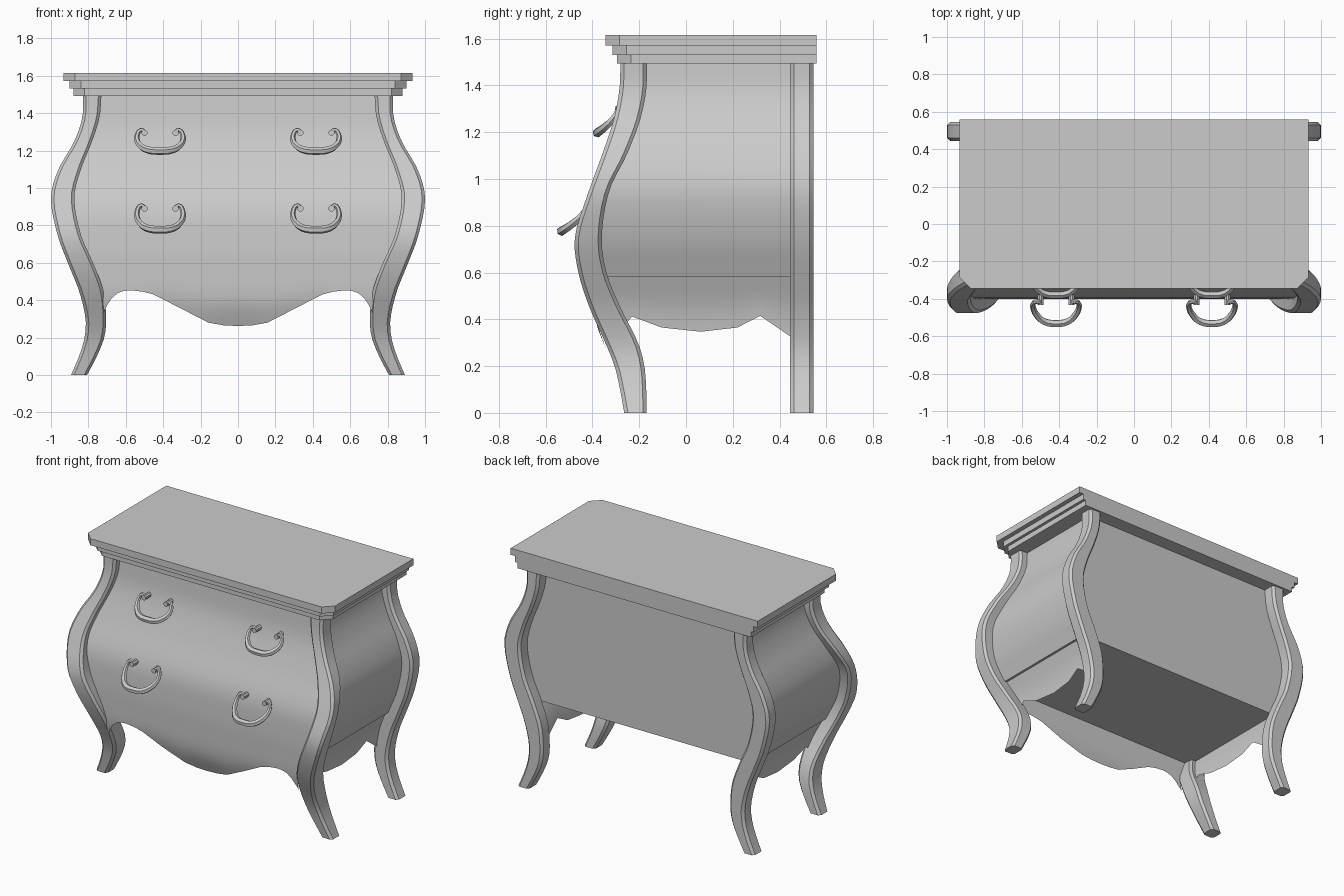
import bpy, bmesh, math
from mathutils import Vector

if "Cube" in bpy.data.objects:
    bpy.data.objects.remove(bpy.data.objects["Cube"])

grey = bpy.data.materials.new("plain grey")
grey.use_nodes = True
grey.diffuse_color = (0.6, 0.6, 0.6, 1)
grey.node_tree.nodes["Principled BSDF"].inputs["Base Color"].default_value = (0.6, 0.6, 0.6, 1)

# Leg outline keys: height, outer x, inner x, front y, rear y
LEG = [
    (0.0, .893, .807, -.264, -.168),
    (.1, .85, .755, -.282, -.17),
    (.2, .82, .715, -.305, -.178),
    (.3, .815, .705, -.345, -.205),
    (.45, .85, .72, -.412, -.28),
    (.6, .91, .775, -.46, -.34),
    (.75, .965, .84, -.475, -.36),
    (.95, 1.0, .875, -.415, -.328),
    (1.1, .96, .84, -.36, -.255),
    (1.25, .875, .78, -.31, -.197),
    (1.38, .832, .74, -.285, -.17),
    (1.5, .83, .73, -.28, -.167),
]
# Front panel keys: height, y
FRONT = [(.25, -.335), (.39, -.387), (.585, -.4), (.72, -.4), (.885, -.385),
         (1.1, -.305), (1.295, -.245), (1.5, -.225)]
BASE, TOP = .58, 1.493


def smooth(table, z, col=1):
    """Smooth interpolation of one table column at height z."""
    n = len(table)
    i = max(k for k in range(n - 1) if k == 0 or table[k][0] <= z)

    def slope(k):
        a, b = table[max(k - 1, 0)], table[min(k + 1, n - 1)]
        return (b[col] - a[col]) / (b[0] - a[0])
    p, q = table[i], table[i + 1]
    h = q[0] - p[0]
    t = (z - p[0]) / h
    s = t * t * (3 - 2 * t)
    return (p[col] * (1 - s) + q[col] * s
            + h * t * (1 - t) * ((1 - t) * slope(i) - t * slope(i + 1)))


def side_x(z):
    return .4 * smooth(LEG, z, 1) + .6 * smooth(LEG, z, 2)


def finish(name, bm, angle=30):
    bmesh.ops.recalc_face_normals(bm, faces=bm.faces)
    mesh = bpy.data.meshes.new(name)
    bm.to_mesh(mesh)
    bm.free()
    mesh.materials.append(grey)
    ob = bpy.data.objects.new(name, mesh)
    bpy.context.collection.objects.link(ob)
    bpy.ops.object.select_all(action='DESELECT')
    ob.select_set(True)
    bpy.context.view_layer.objects.active = ob
    bpy.ops.object.shade_smooth_by_angle(angle=math.radians(angle))
    return ob


def loft(name, rings):
    """Closed solid through a stack of equal rings."""
    bm = bmesh.new()
    loops = [[bm.verts.new(p) for p in ring] for ring in rings]
    n = len(loops[0])
    for a, b in zip(loops, loops[1:]):
        for i in range(n):
            j = (i + 1) % n
            bm.faces.new((a[i], a[j], b[j], b[i]))
    bm.faces.new(loops[0])
    bm.faces.new(loops[-1])
    return finish(name, bm)


def sheet(name, columns):
    """Thin panel from columns of points."""
    bm = bmesh.new()
    cols = [[bm.verts.new(p) for p in c] for c in columns]
    for a, b in zip(cols, cols[1:]):
        for i in range(len(a) - 1):
            bm.faces.new((a[i], b[i], b[i + 1], a[i + 1]))
    bmesh.ops.solidify(bm, geom=bm.faces[:], thickness=.006)
    return finish(name, bm)


def mirror(ob):
    ob.modifiers.new("mirror", 'MIRROR')


def section(x0, x1, y0, y1, z, c=.016):
    """Rectangle with cut corners."""
    return [(x0 + c, y0, z), (x1 - c, y0, z), (x1, y0 + c, z), (x1, y1 - c, z),
            (x1 - c, y1, z), (x0 + c, y1, z), (x0, y1 - c, z), (x0, y0 + c, z)]


# Legs
levels = [TOP * i / 32 for i in range(33)]
mirror(loft("front_legs", [
    section(smooth(LEG, z, 2), smooth(LEG, z, 1), smooth(LEG, z, 3), smooth(LEG, z, 4), z)
    for z in levels]))
mirror(loft("back_legs", [
    section(smooth(LEG, z, 2), smooth(LEG, z, 1), .445, .545, z) for z in levels]))

# Bulging cabinet
rings = []
for i in range(21):
    z = BASE + (TOP - BASE) * i / 20
    x, y = side_x(z), smooth(FRONT, z)
    rings.append([(-x, y, z), (x, y, z), (x, .46, z), (-x, .46, z)])
loft("cabinet", rings)

# Stepped top with cut front corners
for name, low, high, x, y in (("top_lower_step", 1.493, 1.531, .88, -.295),
                              ("top_middle_step", 1.531, 1.571, .90, -.315),
                              ("top_board", 1.571, 1.616, .932, -.345)):
    c = .06
    loft(name, [[(-x + c, y, z), (x - c, y, z), (x, y + c, z),
                 (x, .558, z), (-x, .558, z), (-x, y + c, z)] for z in (low, high)])

# Scalloped front apron: half-width position and lower edge height
half = [(0, .262), (.11, .266), (.22, .28), (.43, .358), (.62, .431), (.7, .446), (.78, .453),
        (.83, .45), (.88, .439), (.93, .412), (.97, .375), (1, .335)]
edge = [(-u, z) for u, z in reversed(half[1:])] + half
ROWS = 8
columns = []
for u, low in edge:
    col = []
    for i in range(ROWS + 1):
        z = BASE + (low - BASE) * i / ROWS
        col.append((u * (smooth(LEG, z, 2) + .012), smooth(FRONT, z) + .003, z))
    columns.append(col)
sheet("front_apron", columns)

# Scalloped side aprons
edge = [(0, .37), (.04, .39), (.08, .412), (.22, .365), (.44, .347),
        (.66, .365), (.80, .415), (.97, .325), (1, .31)]
columns = []
for t, low in edge:
    col = []
    for i in range(ROWS + 1):
        z = BASE + (low - BASE) * i / ROWS
        start = smooth(LEG, z, 4) - .03
        col.append((side_x(z) - .016, start + (.47 - start) * t, z))
    columns.append(col)
mirror(sheet("side_aprons", columns))

# Drawer pulls: half path as sideways, drop, radius
PULL = [(.083, -.004, .013), (.092, .01, .012), (.107, .01, .012), (.121, -.012, .013),
        (.123, -.04, .015), (.104, -.072, .018), (.062, -.094, .02)]
path = [(-u, d, r) for u, d, r in PULL] + [(0, -.099, .021)] + PULL[::-1]
for row, z0, y0, drop in (("upper", 1.297, -.29, 1), ("lower", .892, -.418, 1.16)):
    for side, x0 in (("left", .417), ("right", -.417)):
        curve = bpy.data.curves.new("pull_path", 'CURVE')
        curve.dimensions = '3D'
        curve.bevel_depth = 1
        curve.bevel_resolution = 1
        curve.resolution_u = 4
        curve.use_fill_caps = True
        spline = curve.splines.new('BEZIER')
        spline.bezier_points.add(len(path) - 1)
        for pt, (u, d, r) in zip(spline.bezier_points, path):
            d *= drop
            # The pull flares outward towards its lowest point
            pt.co = (x0 + u, y0 + .3 * d - 6 * d * d, z0 + d)
            pt.handle_left_type = pt.handle_right_type = 'AUTO'
            pt.radius = r
        helper = bpy.data.objects.new("pull_path", curve)
        bpy.context.collection.objects.link(helper)
        bpy.context.view_layer.update()
        mesh = bpy.data.meshes.new_from_object(
            helper.evaluated_get(bpy.context.evaluated_depsgraph_get()))
        bpy.data.objects.remove(helper)
        bm = bmesh.new()
        bm.from_mesh(mesh)
        bpy.data.meshes.remove(mesh)
        finish(f"{row}_{side}_pull", bm, 50)
        # Mounting pins into the drawer front
        for end, u in (("outer", 1), ("inner", -1)):
            x = x0 + u * .083 * math.copysign(1, x0)
            ring = [Vector((math.cos(a), 0, math.sin(a))) * .017
                    for a in (math.tau * (k + .5) / 8 for k in range(8))]
            loft(f"{row}_{side}_{end}_pin",
                 [[p + Vector((x, y, z0 - .002)) for p in ring] for y in (y0 - .014, y0 + .06)])
